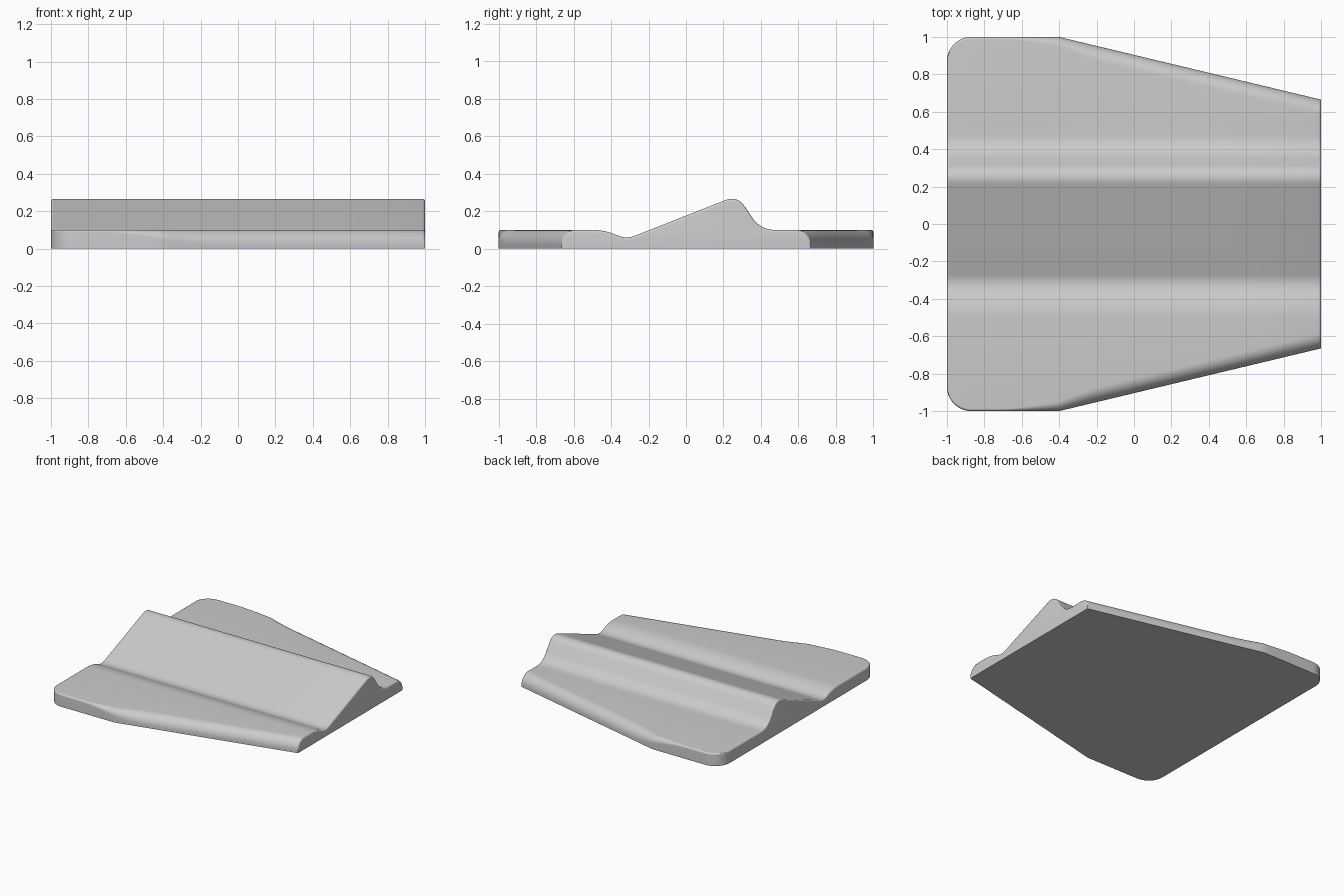
import bpy, math
from mathutils import Vector

cube = bpy.data.objects.get("Cube")
if cube:
    bpy.data.objects.remove(cube, do_unlink=True)

DECK = 0.1      # plate height
CORNER = 0.13   # plan radius of the wide end corners
EDGE = 0.014    # rounding of the end edges


def rounded(points, lengths, steps=10):
    """Polyline with each inner corner replaced by a smooth curve."""
    pts = [Vector(p) for p in points]
    out = [pts[0]]
    for a, p, b, t in zip(pts, pts[1:], pts[2:], lengths):
        s, e = p + (a - p).normalized() * t, p + (b - p).normalized() * t
        for i in range(steps + 1):
            u = i / steps
            out.append(s * (1 - u) ** 2 + p * 2 * u * (1 - u) + e * u * u)
    return out + [pts[-1]]


def ease(x, a, b):
    u = min(1, max(0, (x - a) / (b - a)))
    return u * u * (3 - 2 * u)


def half_width(x):
    if x < CORNER - 1:
        d = CORNER - 1 - x
        return 1 - CORNER + math.sqrt(max(0, CORNER ** 2 - d * d))
    return 1 - max(0, x + 0.4) * 0.335 / 1.4


def edge_radius(x):
    return 0.013 + 0.067 * ease(x, -0.72, -0.15)


# Valley and ridge running along x, as (y, z)
core = rounded([(-0.52, DECK), (-0.44, DECK), (-0.317, 0.051), (0.274, 0.284),
                (0.397, DECK), (0.52, DECK)], [0.06, 0.05, 0.07, 0.08])


def section(x):
    w, r = half_width(x), edge_radius(x)
    d = max(0, EDGE - (1 - abs(x)))
    drop = EDGE - math.sqrt(EDGE ** 2 - d * d)
    arc = [(w - r + r * math.cos(a), DECK - r + r * math.sin(a))
           for a in (math.pi / 2 * i / 10 for i in range(11))]
    top = [(-y, z) for y, z in arc] + [tuple(p) for p in core] + arc[::-1]
    return [(x, -w, 0)] + [(x, y, z - drop) for y, z in top] + [(x, w, 0)]


# Stations: rounded wide end, plate body, rounded narrow end
turns = [math.pi / 2 * i / 12 for i in range(13)]
xs = {round(CORNER * (1 - math.cos(a)) - 1, 5) for a in turns}
xs |= {round(-0.84 + 0.04 * i, 5) for i in range(23)} | {0.5}
for a in turns[::3]:
    inset = EDGE * (1 - math.sin(a))
    xs |= {round(1 - inset, 5), round(inset - 1, 5)}
xs = sorted(xs)

verts, faces = [], []
for x in xs:
    verts += section(x)
n = len(verts) // len(xs)
for k in range(len(xs) - 1):
    for i in range(n):
        j = (i + 1) % n
        faces.append((k * n + i, (k + 1) * n + i, (k + 1) * n + j, k * n + j))
faces.append(tuple(range(n)))
faces.append(tuple(reversed(range(len(verts) - n, len(verts)))))

mesh = bpy.data.meshes.new("ridged_plate")
mesh.from_pydata(verts, [], faces)
mesh.validate()
plate = bpy.data.objects.new("ridged_plate", mesh)
bpy.context.collection.objects.link(plate)

# Plain grey finish
grey = bpy.data.materials.new("plain_grey")
grey.use_nodes = True
colour = (0.6, 0.6, 0.6, 1)
grey.diffuse_color = colour
grey.node_tree.nodes["Principled BSDF"].inputs["Base Color"].default_value = colour
mesh.materials.append(grey)

# Consistent outward faces and smooth shading
bpy.ops.object.select_all(action='DESELECT')
plate.select_set(True)
bpy.context.view_layer.objects.active = plate
bpy.ops.object.mode_set(mode='EDIT')
bpy.ops.mesh.select_all(action='SELECT')
bpy.ops.mesh.normals_make_consistent(inside=False)
bpy.ops.object.mode_set(mode='OBJECT')
bpy.ops.object.shade_smooth_by_angle(angle=math.radians(35))
